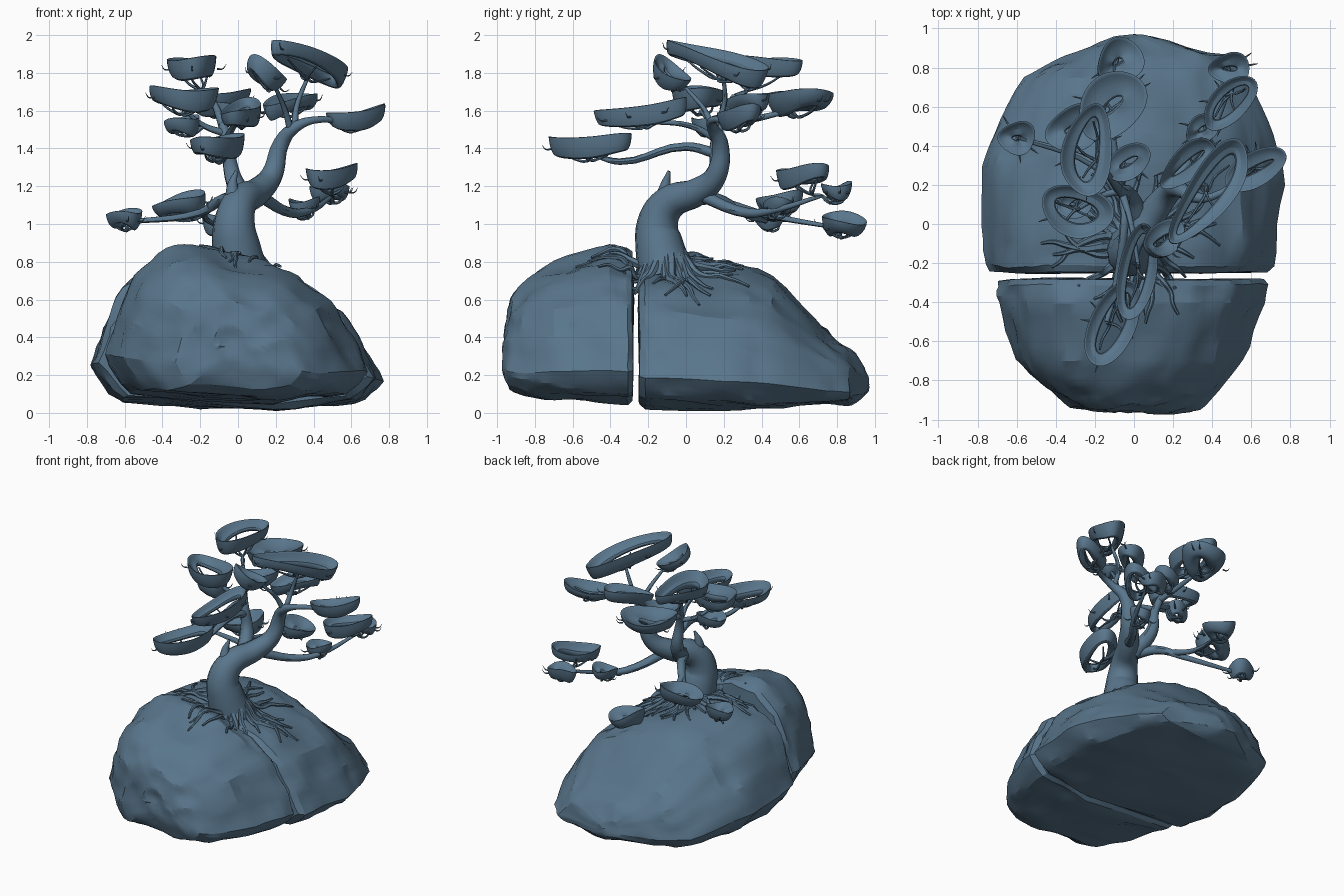
import bpy, bmesh, math, random
from mathutils import Vector, noise
from mathutils.bvhtree import BVHTree

random.seed(4)
if "Cube" in bpy.data.objects:
    bpy.data.objects.remove(bpy.data.objects["Cube"])

COLOUR = (.1, .18, .26, 1)
UP = Vector((0, 0, 1))
slate = bpy.data.materials.new("slate blue")
slate.use_nodes = True
slate.diffuse_color = COLOUR
slate.node_tree.nodes["Principled BSDF"].inputs["Base Color"].default_value = COLOUR


def select_only(obj):
    bpy.ops.object.select_all(action="DESELECT")
    obj.select_set(True)
    bpy.context.view_layer.objects.active = obj


def finish(obj, angle):
    """Give an object its colour and smooth shading with sharp creases."""
    obj.data.materials.append(slate)
    select_only(obj)
    bpy.ops.object.shade_smooth_by_angle(angle=math.radians(angle))


def mesh_object(name, bm, angle):
    bmesh.ops.recalc_face_normals(bm, faces=bm.faces)
    mesh = bpy.data.meshes.new(name)
    bm.to_mesh(mesh)
    obj = bpy.data.objects.new(name, mesh)
    bpy.context.collection.objects.link(obj)
    finish(obj, angle)
    return obj


def bridge(bm, rings):
    """Skin consecutive vertex rings with quads."""
    for low, high in zip(rings, rings[1:]):
        for i in range(len(low)):
            bm.faces.new((low[i - 1], low[i], high[i], high[i - 1]))


def relax(bm, factor):
    bmesh.ops.smooth_vert(bm, verts=bm.verts, factor=factor,
                          use_axis_x=True, use_axis_y=True, use_axis_z=True)


# Boulder cross-section across x and z, in fractions of its width and height
SECTION = [(0, .3), (.05, .55), (.12, .8), (.24, .97), (.38, 1), (.62, .88), (.75, .8),
           (.87, .64), (.94, .42), (1, .2), (.92, .06), (.65, 0), (.1, .06)]


def boulder(name, slices, seed):
    """Loft the section through slices of (y, left, right, bottom, top) and roughen it."""
    bm = bmesh.new()
    rings = []
    for y, left, right, low, high in slices:
        rings.append([bm.verts.new((left + u * (right - left), y, low + v * (high - low)))
                      for u, v in SECTION])
    bridge(bm, rings)
    for ring in (rings[0], rings[-1]):
        centre = bm.verts.new(sum((v.co for v in ring), Vector()) / len(ring))
        for i in range(len(ring)):
            bm.faces.new((ring[i - 1], ring[i], centre))
    bmesh.ops.subdivide_edges(bm, edges=bm.edges, cuts=3, use_grid_fill=True)
    relax(bm, .5)
    bmesh.ops.recalc_face_normals(bm, faces=bm.faces)
    bm.normal_update()
    offset = Vector((seed, seed, seed))
    for v in bm.verts:
        chunk = noise.noise(v.co * 3 + offset) * .035
        crag = abs(noise.noise(v.co * 6 + offset)) * .035
        # The two facing walls of the crack stay nearly flat
        strength = .25 if abs(v.normal.y) > .8 and abs(v.co.y + .26) < .05 else 1
        v.co += v.normal * (chunk - crag + .005) * strength
        v.co.z = max(v.co.z, .01)
    tree = BVHTree.FromBMesh(bm)
    mesh_object(name, bm, 22)
    bm.free()
    return tree


front_tree = boulder("front_boulder", [
    (-.96, -.15, .2, .25, .5), (-.93, -.33, .33, .12, .62), (-.85, -.48, .43, .08, .72),
    (-.7, -.62, .56, .07, .81), (-.4, -.72, .68, .05, .91), (-.28, -.73, .69, .05, .87)], 3.7)
back_tree = boulder("back_boulder", [
    (-.25, -.77, .71, .03, .8), (-.1, -.79, .75, .02, .82), (.3, -.78, .76, .01, .78),
    (.45, -.72, .71, .01, .73), (.75, -.56, .6, .03, .45), (.87, -.37, .49, .05, .34),
    (.96, -.12, .08, .12, .24)], 8.2)


def tubes(name, paths, roundness):
    """Smooth tapering tubes; each path is a list of (point, radius)."""
    curve = bpy.data.curves.new(name, "CURVE")
    curve.dimensions = "3D"
    curve.bevel_depth = 1
    curve.bevel_resolution = roundness
    curve.resolution_u = 5
    curve.use_fill_caps = True
    for path in paths:
        spline = curve.splines.new("BEZIER")
        spline.bezier_points.add(len(path) - 1)
        for knot, (point, radius) in zip(spline.bezier_points, path):
            knot.co = point
            knot.radius = radius
            knot.handle_left_type = knot.handle_right_type = "AUTO"
    obj = bpy.data.objects.new(name, curve)
    bpy.context.collection.objects.link(obj)
    select_only(obj)
    bpy.ops.object.convert(target="MESH")
    finish(bpy.context.view_layer.objects.active, 45)


def taper(points, start, end, power=1):
    """Pair each point with a radius shrinking from start to end."""
    last = len(points) - 1
    return [(Vector(p), end + (start - end) * (1 - i / last) ** power) for i, p in enumerate(points)]


# Trunk, leaning forward then sweeping back and out to the left
trunk = taper([(.02, -.1, .72), (-.01, -.14, .88), (-.02, -.15, 1), (.01, -.09, 1.11), (.1, .06, 1.17),
               (.18, .16, 1.26), (.23, .18, 1.43), (.3, .14, 1.51), (.4, .14, 1.55), (.6, .28, 1.53)],
              .15, .012, 1.35)
tubes("trunk", [trunk], 4)

# Limbs feeding the crown
upper_limbs = [
    taper([(.03, .02, 1.13), (-.03, .15, 1.26), (-.06, .16, 1.45), (-.14, .26, 1.68)], .06, .014),
    taper([(-.05, .17, 1.37), (-.05, 0, 1.41), (-.1, -.35, 1.33), (-.14, -.5, 1.37)], .028, .012),
    taper([(-.06, .16, 1.45), (-.02, .02, 1.52), (.02, -.2, 1.54)], .02, .01),
    taper([(-.08, .17, 1.52), (-.1, .38, 1.56), (-.12, .55, 1.6)], .022, .012),
    taper([(-.07, .17, 1.48), (-.18, .14, 1.52), (-.28, .08, 1.6)], .02, .01),
    taper([(.28, .15, 1.49), (.25, .1, 1.6), (.2, 0, 1.72)], .02, .01),
    taper([(.3, .14, 1.5), (.31, .2, 1.62), (.37, .2, 1.78)], .02, .01),
]
# Low limbs reaching out behind
lower_limbs = [
    taper([(.1, .06, 1.16), (.28, .32, 1.06), (.38, .45, 1.07), (.5, .72, 1.15)], .035, .01),
    taper([(.02, 0, 1.13), (-.08, .17, 1.13), (-.2, .3, 1.06), (-.58, .44, 1.01)], .04, .012),
    taper([(-.14, .24, 1.1), (-.18, .42, 1.05), (-.1, .8, .98)], .025, .01),
]
stub = taper([(-.02, -.12, 1.12), (-.03, -.11, 1.2), (-.01, -.09, 1.28)], .05, .008)
limbs = upper_limbs + lower_limbs
tubes("limbs", limbs + [stub], 2)

# Places on the limbs where twigs can sprout
anchors = []
for limb in limbs + [trunk[-4:]]:
    for (a, _), (b, _) in zip(limb, limb[1:]):
        anchors += [a.lerp(b, .5), b]

twigs = []


def foliage_pad(name, start, end, width, hole):
    """Boat-shaped cushion between two tips, its opening sized by hole."""
    start, end = Vector(start), Vector(end)
    middle = (start + end) / 2
    along = (end - start).normalized()
    across = UP.cross(along).normalized()
    up = along.cross(across)
    a, b = (end - start).length / 2, width / 2
    deep = .045 + width * .12
    inner = (1 + hole) / 2
    outline = [(1, .75), (.93, -.1), (inner + .12, -.75), (inner - .1, -.75), (hole, -.35),
               (hole + .04, 0), (inner, -.05), (.9, .45)]
    phase = random.uniform(0, math.tau)
    bm = bmesh.new()
    rings = []
    for r, h in outline:
        ring = []
        for i in range(24):
            t = math.tau * i / 24
            wobble = 1 + .06 * math.sin(3 * t + phase) + .04 * math.sin(2 * t)
            x = max(a - (1 - r) * b, a * .04) * math.cos(t) * wobble
            y = b * r * math.sin(t) * wobble * (1 + .15 * math.cos(t))
            z = deep * h * (1 + .25 * math.cos(t + phase)) + .012 * math.sin(2 * t + phase)
            ring.append(bm.verts.new(middle + along * x + across * y + up * z))
        rings.append(ring)
    bridge(bm, rings + rings[:1])
    relax(bm, .2)
    soften = mesh_object(name, bm, 50).modifiers.new("soften", "SUBSURF")
    soften.levels = soften.render_levels = 1
    bm.free()

    # Supporting twigs forking out from the nearest limb
    root = min(anchors, key=lambda p: (p - middle).length + (p.z > middle.z))
    fork = root.lerp(middle - up * deep, .5) - UP * .015
    for x, y in ((.6, 0), (-.6, 0), (.1, .6), (-.1, -.6)):
        tip = middle + along * a * x + across * b * y - up * deep * .5
        sway = Vector((random.uniform(-.02, .02), random.uniform(-.02, .02), -.015))
        twigs.append(taper([root, fork, fork.lerp(tip, .5) + sway, tip], .011, .005))
    # Bare spikes poking past the rim
    for _ in range(3):
        t = random.uniform(0, math.tau)
        rim = along * a * math.cos(t) + across * b * math.sin(t)
        base = middle + rim * .9 - up * deep * .2
        out = rim.normalized() * .05
        twigs.append(taper([base, base + out * .6, base + out + up * .025], .006, .001))


# Cushions: tip, tip, width
open_pads = [
    ((-.22, -.73, 1.41), (0, -.3, 1.43), .25), ((-.04, -.5, 1.55), (.07, 0, 1.62), .21),
    ((.19, -.1, 1.95), (.57, .41, 1.77), .25), ((-.19, .62, 1.84), (-.28, .14, 1.83), .27),
    ((-.48, .14, 1.69), (-.12, 0, 1.66), .28), ((.36, .5, 1.24), (.62, .74, 1.28), .2)]
upper_pads = [
    ((.05, -.15, 1.87), (.23, -.02, 1.72), .18), ((-.27, .47, 1.64), (.04, .74, 1.67), .32),
    ((-.39, .06, 1.52), (-.2, .16, 1.53), .16), ((.14, .2, 1.6), (.42, .42, 1.67), .18),
    ((.46, .2, 1.54), (.78, .36, 1.59), .19), ((-.14, .25, 1.6), (.08, .38, 1.61), .18)]
lower_pads = [
    ((-.2, .78, 1.02), (.04, .88, .97), .24), ((.38, .8, 1.17), (.6, .79, 1.18), .17),
    ((-.45, .43, 1.07), (-.16, .55, 1.13), .24), ((-.7, .44, 1.03), (-.5, .44, 1.03), .18),
    ((.27, .44, 1.08), (.43, .53, 1.11), .15)]
for label, pads, hole in (("open_pad", open_pads, .38), ("upper_pad", upper_pads, .08),
                          ("lower_pad", lower_pads, .06)):
    for number, pad in enumerate(pads, 1):
        foliage_pad(f"{label}_{number}", *pad, hole)
tubes("twigs", twigs, 1)

# Roots creeping from the trunk foot over the boulders
roots = []
for i in range(34):
    heading = math.tau * i / 34 + random.uniform(-.1, .1)
    height = .86
    spot = Vector((.01 + .07 * math.cos(heading), -.1 + .07 * math.sin(heading), 0))
    points = [spot + UP * height]
    for _ in range(random.randint(4, 7)):
        heading += random.uniform(-.4, .4)
        spot = spot + Vector((math.cos(heading), math.sin(heading), 0)) * .06
        hits = [tree.ray_cast(spot + UP * 2, -UP)[0] for tree in (front_tree, back_tree)]
        ground = max([h.z for h in hits if h] + [height - .08])
        height = max(ground, height - .12) + random.uniform(0, .015)
        points.append(spot + UP * height)
    roots.append(taper(points, random.uniform(.02, .034), .007))
tubes("roots", roots, 1)
